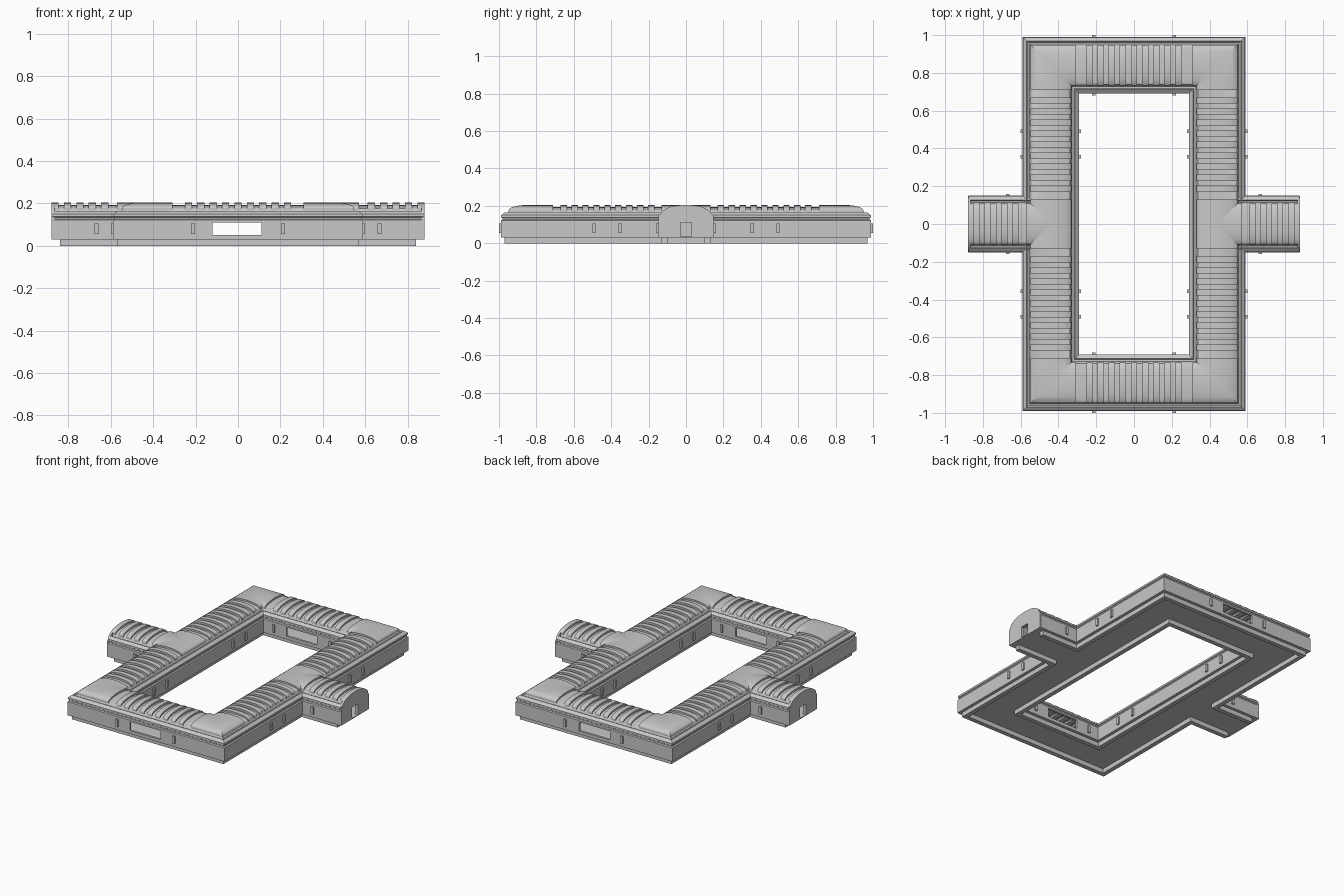
import bpy, bmesh, math
from mathutils import Vector

if "Cube" in bpy.data.objects:
    bpy.data.objects.remove(bpy.data.objects["Cube"])

stone = bpy.data.materials.new("light grey")
stone.use_nodes = True
GREY = (0.58, 0.58, 0.58, 1)
stone.diffuse_color = GREY
stone.node_tree.nodes["Principled BSDF"].inputs["Base Color"].default_value = GREY


def finish(name, bm):
    bmesh.ops.recalc_face_normals(bm, faces=bm.faces)
    mesh = bpy.data.meshes.new(name)
    bm.to_mesh(mesh)
    bm.free()
    mesh.materials.append(stone)
    ob = bpy.data.objects.new(name, mesh)
    bpy.context.collection.objects.link(ob)
    return ob


def add_sweep(bm, path, profile, closed=False):
    """Sweep a closed (offset, z) profile along a flat path with mitred corners."""
    pts = [Vector(p) for p in path]
    n, rings = len(pts), []
    for i, p in enumerate(pts):
        a = p - pts[i - 1] if closed or i else pts[1] - p
        b = pts[(i + 1) % n] - p if closed or i < n - 1 else a
        na, nb = (Vector((d.y, -d.x)).normalized() for d in (a, b))
        m = (na + nb) / (1 + na.dot(nb))
        rings.append([bm.verts.new((p.x + m.x * t, p.y + m.y * t, z)) for t, z in profile])
    k = len(profile)
    for i in range(n if closed else n - 1):
        r, s = rings[i], rings[(i + 1) % n]
        for j in range(k):
            bm.faces.new((r[j], r[(j + 1) % k], s[(j + 1) % k], s[j]))
    if not closed:
        bm.faces.new(rings[0])
        bm.faces.new(rings[-1])


def sweep(name, path, profile, closed=False):
    bm = bmesh.new()
    add_sweep(bm, path, profile, closed)
    return finish(name, bm)


def add_box(bm, x, y, z, sx, sy, sz):
    vs = bmesh.ops.create_cube(bm, size=1)["verts"]
    for v in vs:
        v.co = (x + v.co.x * sx, y + v.co.y * sy, z + v.co.z * sz)


def box(name, *dims):
    bm = bmesh.new()
    add_box(bm, *dims)
    return finish(name, bm)


def combine(target, tool, operation):
    mod = target.modifiers.new(operation.lower(), 'BOOLEAN')
    mod.operation, mod.object, mod.solver = operation, tool, 'EXACT'
    bpy.context.view_layer.objects.active = target
    bpy.ops.object.modifier_apply(modifier=mod.name)
    bpy.data.objects.remove(tool)


def arch(half, spring, top, steps=12):
    """Points of a low vault from the right springing to the left."""
    return [(half * math.cos(a), spring + (top - spring) * math.sin(a))
            for a in (math.pi * i / steps for i in range(steps + 1))]


def mirrored(right):
    return right + [(-t, z) for t, z in reversed(right)]


def rect(x, y):
    return [(x, -y), (x, y), (-x, y), (-x, -y)]


# Cross-sections
CX, CY, END = 0.44, 0.84, 0.88
edge = [(0.15, 0.03), (0.15, 0.122), (0.142, 0.126), (0.142, 0.134), (0.148, 0.138),
        (0.148, 0.15), (0.128, 0.165), (0.122, 0.158), (0.113, 0.158)]
shell = edge + arch(0.106, 0.17, 0.193) + [(-t, z) for t, z in reversed(edge)]
hollow = [(0.135, 0.036), (0.135, 0.12)] + arch(0.1, 0.145, 0.178, 8) + [(-0.135, 0.12), (-0.135, 0.036)]
rib = [(0.108, 0.165)] + arch(0.108, 0.178, 0.205) + [(-0.108, 0.165)]
cap = [(0.148, 0.03), (0.148, 0.135)] + arch(0.138, 0.148, 0.205, 16) + [(-0.148, 0.135), (-0.148, 0.03)]

# Hollow gallery: four-sided ring with a wing on each side
gallery = sweep("gallery", rect(CX, CY), shell, True)
for s in (1, -1):
    combine(gallery, sweep("wing", [(s * CX, 0), (s * (END - 0.005), 0)], shell), 'UNION')
    combine(gallery, sweep("end_wall", [(s * (END - 0.015), 0), (s * END, 0)], cap), 'UNION')
combine(gallery, sweep("ring_void", rect(CX, CY), hollow, True), 'DIFFERENCE')
for s in (1, -1):
    combine(gallery, sweep("wing_void", [(s * CX, 0), (s * (END - 0.02), 0)], hollow), 'DIFFERENCE')
    combine(gallery, box("doorway", s * END, 0, 0.073, 0.08, 0.06, 0.074), 'DIFFERENCE')
combine(gallery, box("window_cut", -0.005, 0, 0.081, 0.23, 2.2, 0.06), 'DIFFERENCE')

# Smooth roof pieces at the corners and where the wings join
bm = bmesh.new()
for sx in (1, -1):
    for sy in (1, -1):
        add_sweep(bm, [(sx * CX, sy * (CY - 0.13)), (sx * CX, sy * CY), (sx * (CX - 0.13), sy * CY)], rib)
    add_sweep(bm, [(sx * CX, -0.13), (sx * CX, 0.13)], rib)
    add_sweep(bm, [(sx * CX, 0), (sx * (CX + 0.13), 0)], rib)
roof_corners = finish("roof_corners", bm)

# Arched ribs across the vaults
bm = bmesh.new()
PITCH, W = 0.0585, 0.017
for s in (1, -1):
    for i in range(-4, 5):
        add_sweep(bm, [(i * PITCH - W, s * CY), (i * PITCH + W, s * CY)], rib)
    for i in range(5):
        x = END - W - i * PITCH
        add_sweep(bm, [(s * (x - W), 0), (s * (x + W), 0)], rib)
    for t in (1, -1):
        for i in range(9):
            y = t * (0.186 + i * PITCH)
            add_sweep(bm, [(s * CX, y - W), (s * CX, y + W)], rib)
roof_ribs = finish("roof_ribs", bm)

# Foundation rails under the floor
strip = [(0.015, 0), (0.015, 0.034), (-0.015, 0.034), (-0.015, 0)]
bm = bmesh.new()
add_sweep(bm, rect(CX - 0.115, CY - 0.115), strip, True)
for s in (1, -1):
    ox, oy = CX + 0.115, s * (CY + 0.115)
    wy = s * 0.115
    add_sweep(bm, [(0.84, wy), (ox, wy), (ox, oy), (-ox, oy), (-ox, wy), (-0.84, wy)], strip)
finish("foundation_rails", bm)

# Small wall lamps on outer, inner and wing walls
bm = bmesh.new()
for sx in (1, -1):
    for sy in (1, -1):
        for off in (0.151, -0.151):
            add_box(bm, sx * 0.213, sy * (CY + off), 0.08, 0.018, 0.018, 0.05)
            for y in (0.355, 0.492):
                add_box(bm, sx * (CX + off), sy * y, 0.08, 0.018, 0.018, 0.05)
        add_box(bm, sx * 0.668, sy * 0.151, 0.08, 0.018, 0.018, 0.05)
finish("wall_lamps", bm)

# Smooth vaults with sharp edges kept
bpy.ops.object.select_all(action='DESELECT')
for ob in (gallery, roof_corners, roof_ribs):
    ob.select_set(True)
bpy.context.view_layer.objects.active = gallery
bpy.ops.object.shade_smooth_by_angle(angle=math.radians(25))
